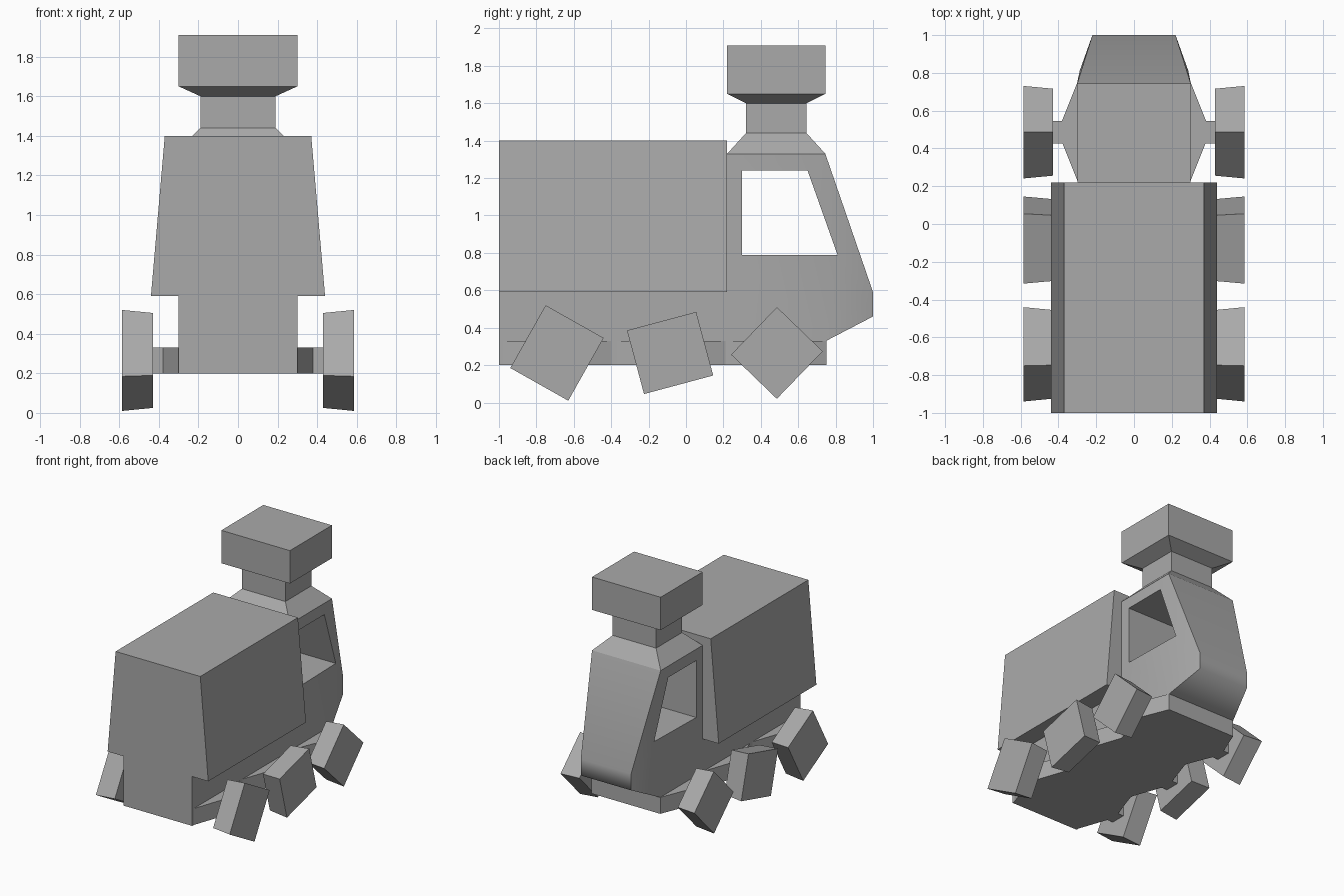
import bpy, bmesh, math
from mathutils import Vector

cube = bpy.data.objects.get("Cube")
if cube:
    bpy.data.objects.remove(cube, do_unlink=True)

grey = bpy.data.materials.new("plain_grey")
grey.use_nodes = True
grey.diffuse_color = (0.4, 0.4, 0.4, 1)
grey.node_tree.nodes["Principled BSDF"].inputs["Base Color"].default_value = (0.4, 0.4, 0.4, 1)


def finish(name, bm):
    """Turn a bmesh into a named grey object."""
    bmesh.ops.recalc_face_normals(bm, faces=bm.faces)
    mesh = bpy.data.meshes.new(name)
    bm.to_mesh(mesh)
    bm.free()
    mesh.materials.append(grey)
    obj = bpy.data.objects.new(name, mesh)
    bpy.context.collection.objects.link(obj)
    return obj


def loft(name, loops):
    """Skin a stack of matching point loops and cap both ends."""
    bm = bmesh.new()
    rings = [[bm.verts.new(p) for p in loop] for loop in loops]
    n = len(rings[0])
    for a, b in zip(rings, rings[1:]):
        for i in range(n):
            j = (i + 1) % n
            bm.faces.new((a[i], a[j], b[j], b[i]))
    bm.faces.new(rings[0])
    bm.faces.new(rings[-1])
    return finish(name, bm)


def rect(x, y0, y1, z):
    """Rectangle centred on x = 0 at height z."""
    return [(-x, y0, z), (x, y0, z), (x, y1, z), (-x, y1, z)]


# Cargo box with sloping sides, and the narrow body under it
loft("cargo_box", [rect(0.44, -1, 0.22, 0.59), rect(0.37, -1, 0.22, 1.4)])
loft("lower_body", [rect(0.3, -1, 0.22, 0.2), rect(0.3, -1, 0.22, 0.59)])

# Neck and block on the cab roof
loft("roof_block", [rect(0.3, 0.22, 0.745, 1.33), rect(0.19, 0.32, 0.645, 1.44),
                    rect(0.19, 0.32, 0.645, 1.6), rect(0.3, 0.22, 0.745, 1.65),
                    rect(0.3, 0.22, 0.745, 1.91)])

# Chassis plate, widening towards each axle
axles = [(-0.69, -0.98, -0.4), (-0.085, -0.37, 0.21), (0.49, 0.23, 0.75)]
edge = [(0.3, -1)]
for centre, start, end in axles:
    edge += [(0.3, start), (0.38, centre - 0.06), (0.38, centre + 0.06), (0.3, end)]
outline = edge + [(-x, y) for x, y in reversed(edge)]
loft("chassis", [[(x, y, z) for x, y in outline] for z in (0.2, 0.33)])

# Cab: one side drawn as panels round the window, joined across to its mirror
pts = {"A": (0.3, 0.22, 1.33), "B": (0.3, 0.745, 1.33), "C": (0.22, 1, 0.59),
       "D": (0.22, 1, 0.46), "E": (0.3, 0.75, 0.33), "F": (0.3, 0.22, 0.33),
       "G": (0.3, 0.3, 1.24), "H": (0.3, 0.65, 1.24), "I": (0.288, 0.81, 0.79),
       "J": (0.3, 0.3, 0.79)}
bm = bmesh.new()
left = {k: bm.verts.new(p) for k, p in pts.items()}
right = {k: bm.verts.new((-p[0], p[1], p[2])) for k, p in pts.items()}
for panel in ("ABHG", "BCIH", "ICDE", "JIEF", "AGJF"):
    for side in (left, right):
        bm.faces.new([side[k] for k in panel])
for loop in ("ABCDEF", "GHIJ"):
    for a, b in zip(loop, loop[1:] + loop[0]):
        bm.faces.new((left[a], left[b], right[b], right[a]))
cab = finish("cab", bm)
bpy.ops.object.select_all(action="DESELECT")
cab.select_set(True)
bpy.context.view_layer.objects.active = cab
bpy.ops.object.shade_smooth_by_angle(angle=math.radians(65))

# Blocky wheels, each turned differently and larger on the outside
wheels = [("front", -0.69, 0.356, 0.385, -29.4),
          ("middle", -0.085, 0.383, 0.352, 15),
          ("rear", 0.486, 0.34, 0.353, -44)]
for label, y, w, h, turn in wheels:
    a = math.radians(turn)
    u = Vector((0, math.cos(a), math.sin(a))) * w / 2
    v = Vector((0, -math.sin(a), math.cos(a))) * h / 2
    for side, s in (("left", 1), ("right", -1)):
        loops = []
        for x, k in ((0.43, 0.94), (0.585, 1)):
            c = Vector((s * x, y, 0.265))
            loops.append([c + k * (i * u + j * v)
                          for i, j in ((-1, -1), (1, -1), (1, 1), (-1, 1))])
        loft(f"{label}_{side}_wheel", loops)
        stub = [(y - 0.06, 0.2), (y + 0.06, 0.2), (y + 0.06, 0.33), (y - 0.06, 0.33)]
        loft(f"{label}_{side}_axle", [[(s * x, p, q) for p, q in stub] for x in (0.37, 0.44)])
